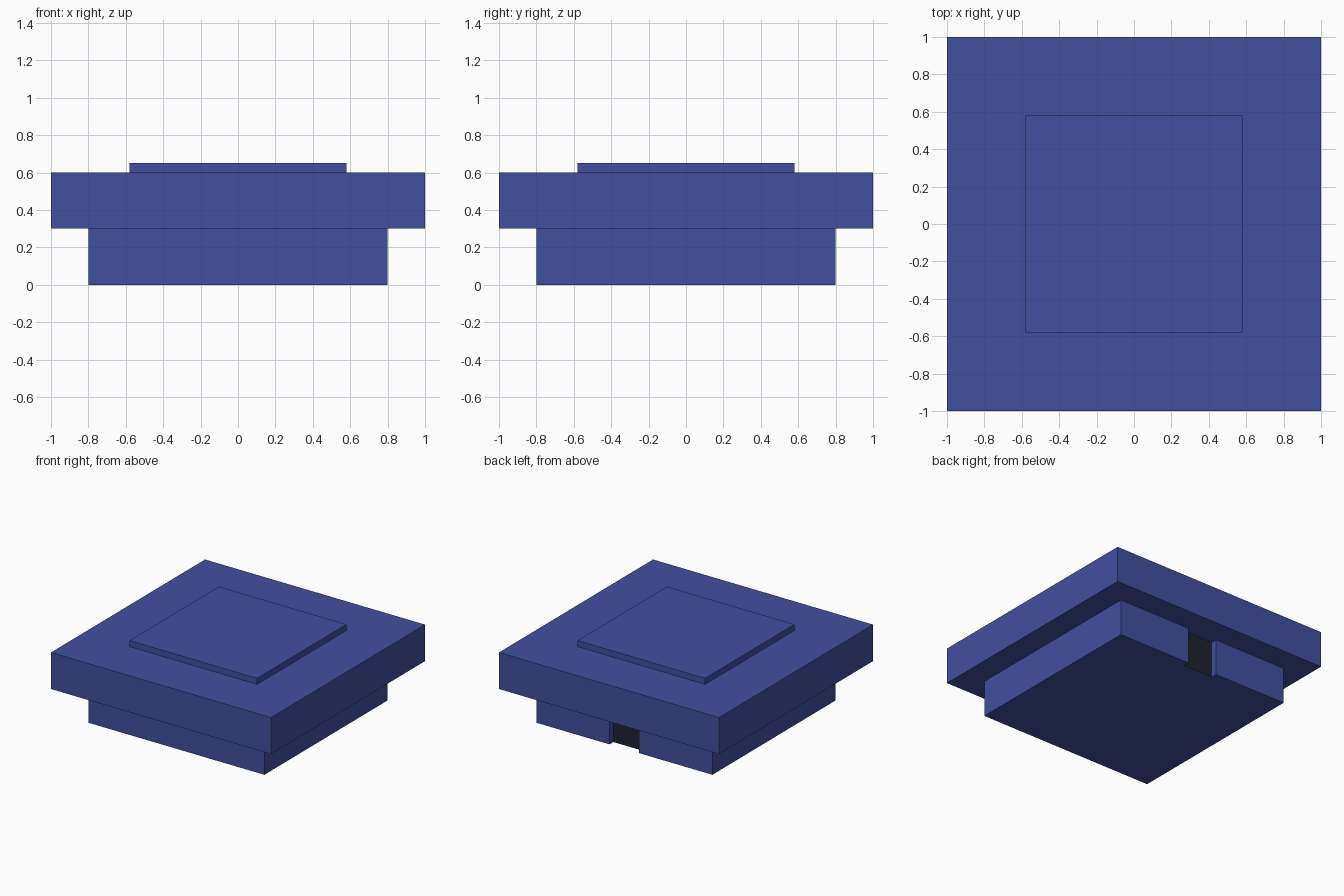
import bpy, bmesh

if "Cube" in bpy.data.objects:
    bpy.data.objects.remove(bpy.data.objects["Cube"])

def flat_colour(name, rgb):
    m = bpy.data.materials.new(name)
    m.diffuse_color = (*rgb, 1.0)
    m.use_nodes = True
    m.node_tree.nodes["Principled BSDF"].inputs["Base Color"].default_value = m.diffuse_color
    return m

blue = flat_colour("indigo_blue", (0.055, 0.080, 0.350))
dark = flat_colour("near_black", (0.0144, 0.0144, 0.030))

def prism(name, outline, z0, z1, mats):
    """Extrude a counter-clockwise outline from z0 up to z1."""
    bm = bmesh.new()
    face = bm.faces.new([bm.verts.new((x, y, z0)) for x, y in outline])
    top = bmesh.ops.extrude_face_region(bm, geom=[face])
    verts = [g for g in top["geom"] if isinstance(g, bmesh.types.BMVert)]
    bmesh.ops.translate(bm, verts=verts, vec=(0, 0, z1 - z0))
    bmesh.ops.recalc_face_normals(bm, faces=bm.faces)
    mesh = bpy.data.meshes.new(name)
    bm.to_mesh(mesh)
    bm.free()
    for m in mats:
        mesh.materials.append(m)
    ob = bpy.data.objects.new(name, mesh)
    bpy.context.collection.objects.link(ob)
    return ob

def square(h):
    return [(-h, -h), (h, -h), (h, h), (-h, h)]

# Base block with a shallow full-height slot in the middle of its back
B, W, D = 0.80, 0.135, 0.05
base = prism("base", [(-B, -B), (B, -B), (B, B), (W, B), (W, B - D),
                      (-W, B - D), (-W, B), (-B, B)], 0.0, 0.30, [blue, dark])
# Dark end wall of the slot
for p in base.data.polygons:
    if p.normal.y > 0.9 and p.center.y < B - D / 2:
        p.material_index = 1

# Wide upper slab and raised plate
prism("upper_slab", square(1.0), 0.30, 0.60, [blue])
prism("top_plate", square(0.58), 0.60, 0.65, [blue])
